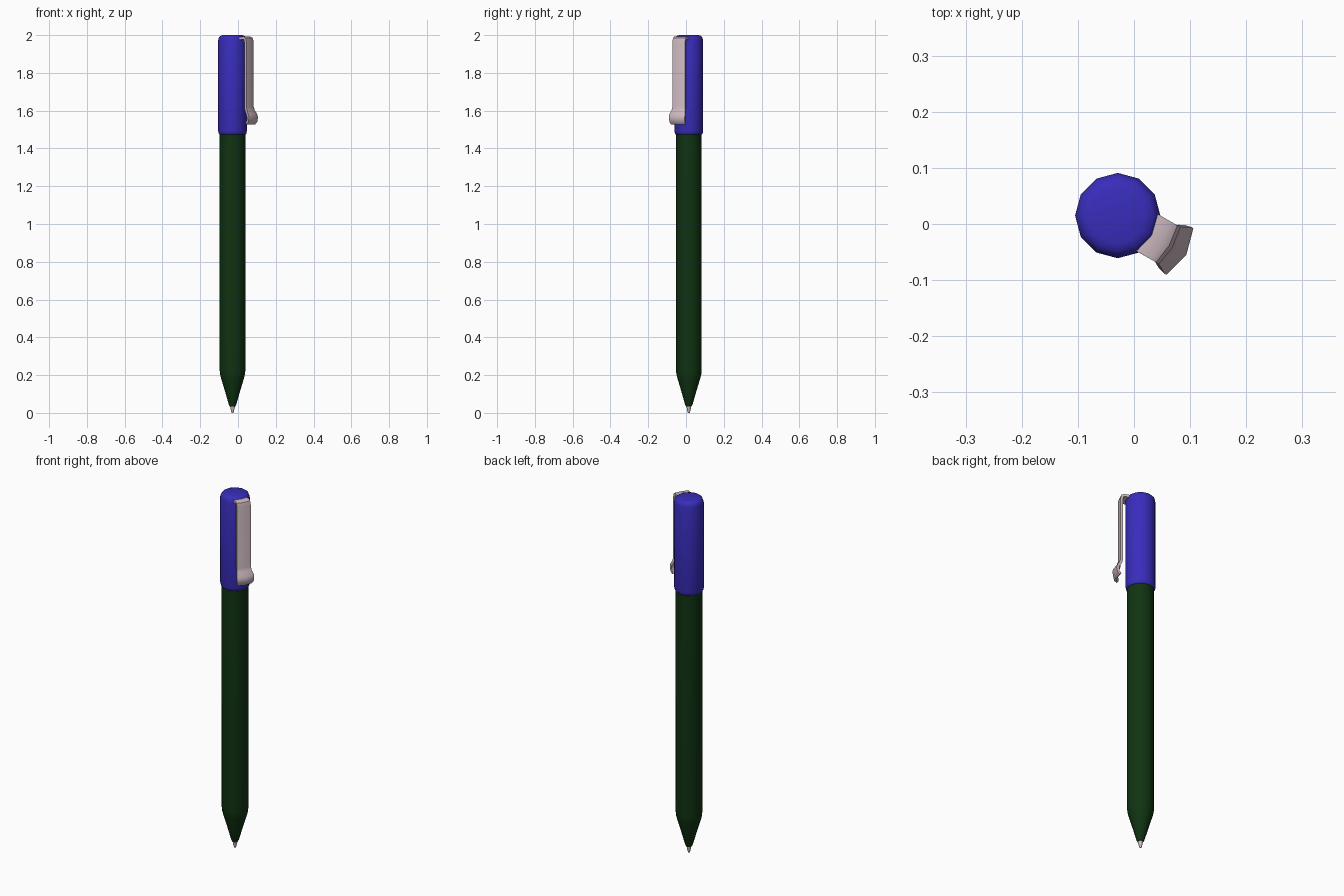
import bpy, bmesh, math

cube = bpy.data.objects.get("Cube")
if cube:
    bpy.data.objects.remove(cube, do_unlink=True)

AXIS = (-0.029, 0.015, 0)   # the barrel stands off centre because of the clip
SIDES = 12


def material(name, rgb):
    mat = bpy.data.materials.new(name)
    mat.use_nodes = True
    color = (*rgb, 1)
    mat.diffuse_color = color
    mat.node_tree.nodes["Principled BSDF"].inputs["Base Color"].default_value = color
    return mat


blue = material("blue plastic", (0.04, 0.026, 0.5))
green = material("dark green plastic", (0.005, 0.034, 0.006))
metal = material("pale metal", (0.6, 0.48, 0.52))


def finish(bm, name, mat, turn=0, thickness=0):
    """Turn a bmesh into a smooth object standing on the pen axis."""
    mesh = bpy.data.meshes.new(name)
    bm.to_mesh(mesh)
    bm.free()
    mesh.materials.append(mat)
    obj = bpy.data.objects.new(name, mesh)
    bpy.context.collection.objects.link(obj)
    obj.location = AXIS
    obj.rotation_euler.z = math.radians(turn)
    bpy.ops.object.select_all(action='DESELECT')
    obj.select_set(True)
    bpy.context.view_layer.objects.active = obj
    if thickness:
        solid = obj.modifiers.new("thickness", 'SOLIDIFY')
        solid.thickness = thickness
        solid.offset = -1
        bpy.ops.object.modifier_apply(modifier=solid.name)
    bpy.ops.object.shade_smooth_by_angle(angle=math.radians(40))
    return obj


def lathe(name, profile, mat):
    """Stack rings of (radius, height) from bottom to top and cap both ends."""
    bm = bmesh.new()
    rings = []
    for radius, z in profile:
        angles = [math.tau * i / SIDES for i in range(SIDES)]
        rings.append([bm.verts.new((radius * math.cos(a), radius * math.sin(a), z))
                      for a in angles])
    for low, high in zip(rings, rings[1:]):
        for i in range(SIDES):
            j = (i + 1) % SIDES
            bm.faces.new((low[i], low[j], high[j], high[i]))
    bm.faces.new(rings[0][::-1])
    bm.faces.new(rings[-1])
    return finish(bm, name, mat)


# Writing point, barrel and cap
lathe("tip", [(0.005, 0), (0.008, 0.012), (0.012, 0.03), (0.013, 0.06)], metal)
lathe("barrel", [(0.015, 0.035), (0.02, 0.045), (0.04, 0.115), (0.061, 0.185),
                 (0.066, 0.205), (0.068, 0.225), (0.068, 1.6)], green)
lathe("cap", [(0.068, 1.473), (0.073, 1.478), (0.076, 1.492), (0.076, 1.972),
              (0.072, 1.987), (0.064, 1.996), (0.05, 2.0)], blue)

# Clip: a bowed strip (outward, height, half width, bow) with a flared foot
strip = [(0.060, 1.988, 0.038, 0.002), (0.092, 1.992, 0.038, 0.004),
         (0.106, 1.985, 0.038, 0.005), (0.113, 1.965, 0.039, 0.006),
         (0.113, 1.62, 0.039, 0.006), (0.120, 1.602, 0.041, 0.008),
         (0.136, 1.580, 0.048, 0.012), (0.141, 1.562, 0.048, 0.013),
         (0.137, 1.540, 0.047, 0.013), (0.122, 1.526, 0.043, 0.010)]
bm = bmesh.new()
rows = [[bm.verts.new((out - bow * abs(side), half * side, z)) for side in (-1, 0, 1)]
        for out, z, half, bow in strip]
for upper, lower in zip(rows, rows[1:]):
    for c in range(2):
        bm.faces.new((upper[c], lower[c], lower[c + 1], upper[c + 1]))
finish(bm, "clip", metal, turn=-30, thickness=0.014)
